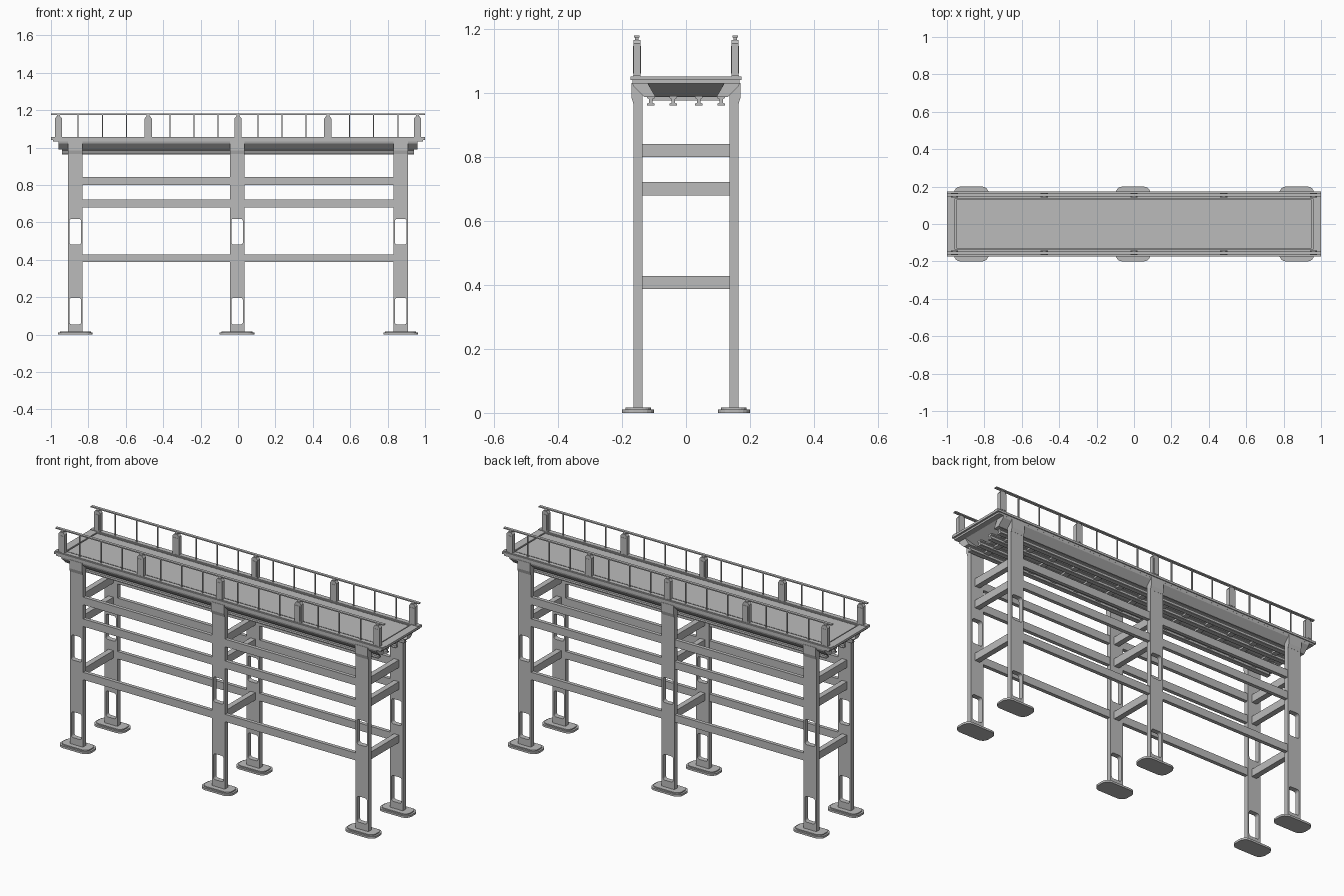
import bpy, bmesh, math
from mathutils import Vector

cube = bpy.data.objects.get("Cube")
if cube:
    bpy.data.objects.remove(cube, do_unlink=True)

GREY = (0.5, 0.5, 0.5, 1)
steel = bpy.data.materials.new("plain grey")
steel.use_nodes = True
steel.diffuse_color = GREY
for node in steel.node_tree.nodes:
    if node.type == 'BSDF_PRINCIPLED':
        node.inputs["Base Color"].default_value = GREY


def add(name, mesh):
    obj = bpy.data.objects.new(name, mesh)
    bpy.context.scene.collection.objects.link(obj)
    mesh.materials.clear()
    mesh.materials.append(steel)
    return obj


def finish(name, bm):
    bmesh.ops.recalc_face_normals(bm, faces=bm.faces[:])
    mesh = bpy.data.meshes.new(name)
    bm.to_mesh(mesh)
    bm.free()
    return add(name, mesh)


def box(name, xs, ys, zs):
    """Box between pairs of limits."""
    return prism(name, [(ys[0], zs[0]), (ys[1], zs[0]), (ys[1], zs[1]), (ys[0], zs[1])], xs)


def prism(name, profile, xs):
    """Side profile (y, z) pulled along x."""
    bm = bmesh.new()
    face = bm.faces.new([bm.verts.new((xs[0], y, z)) for y, z in profile])
    ext = bmesh.ops.extrude_face_region(bm, geom=[face])
    moved = [v for v in ext["geom"] if isinstance(v, bmesh.types.BMVert)]
    bmesh.ops.translate(bm, verts=moved, vec=(xs[1] - xs[0], 0, 0))
    return finish(name, bm)


def rounded(cx, cy, w, h, r, steps=4):
    """Outline of a rounded rectangle."""
    pts = []
    for k, (sx, sy) in enumerate([(1, 1), (-1, 1), (-1, -1), (1, -1)]):
        for i in range(steps + 1):
            a = math.pi / 2 * (k + i / steps)
            pts.append((cx + sx * (w / 2 - r) + r * math.cos(a),
                        cy + sy * (h / 2 - r) + r * math.sin(a)))
    return pts


def rect(cx, cy, w, h):
    return [(cx + a * w / 2, cy + b * h / 2) for a, b in [(1, 1), (-1, 1), (-1, -1), (1, -1)]]


def plate(name, outlines, thickness, location, upright=False):
    """Flat plate; outlines after the first become holes."""
    curve = bpy.data.curves.new(name + "_outline", 'CURVE')
    curve.dimensions = '2D'
    curve.fill_mode = 'BOTH'
    curve.extrude = thickness / 2
    for pts in outlines:
        spline = curve.splines.new('POLY')
        spline.points.add(len(pts) - 1)
        for p, (x, y) in zip(spline.points, pts):
            p.co = (x, y, 0, 1)
        spline.use_cyclic_u = True
    temp = bpy.data.objects.new(name + "_temp", curve)
    bpy.context.scene.collection.objects.link(temp)
    deps = bpy.context.evaluated_depsgraph_get()
    mesh = bpy.data.meshes.new_from_object(temp.evaluated_get(deps))
    bpy.data.objects.remove(temp, do_unlink=True)
    bpy.data.curves.remove(curve)
    bm = bmesh.new()
    bm.from_mesh(mesh)
    bmesh.ops.remove_doubles(bm, verts=bm.verts[:], dist=0.00005)
    for f in bm.faces:
        f.smooth = False
    bpy.data.meshes.remove(mesh)
    obj = finish(name, bm)
    obj.location = location
    if upright:
        obj.rotation_euler.x = math.pi / 2
    return obj


LEG_X = (-0.87, -0.005, 0.87)
BEAMS = ((0.80, 0.842), (0.68, 0.722), (0.387, 0.428))
LEG_Y = 0.15

# Deck: rim with a shallow recessed walkway panel
plate("deck_rim", [rect(0, 0, 2, 0.346), rect(0, 0, 1.912, 0.272)], 0.012, (0, 0, 1.047))
box("deck_base", (-0.99, 0.99), (-0.168, 0.168), (1.031, 1.042))
box("walkway_panel", (-0.95, 0.95), (-0.13, 0.13), (1.04, 1.051))

# Tapered pan under the deck
bm = bmesh.new()
low = [bm.verts.new((x, y, 0.988)) for x, y in rect(0, 0, 1.78, 0.2)]
high = [bm.verts.new((x, y, 1.032)) for x, y in rect(0, 0, 1.92, 0.25)]
bm.faces.new(low)
bm.faces.new(high)
for i in range(4):
    j = (i + 1) % 4
    bm.faces.new((low[i], low[j], high[j], high[i]))
finish("under_pan", bm)

# Lengthwise stringers with an I section
for n, y in enumerate((-0.11, -0.04, 0.04, 0.11)):
    half = [(0.012, 0.962), (0.012, 0.967), (0.005, 0.970), (0.005, 0.982), (0.012, 0.985), (0.012, 0.992)]
    prof = [(y + a, z) for a, z in half] + [(y - a, z) for a, z in reversed(half)]
    prism(f"stringer_{n}", prof, (-0.94, 0.94))

# Cross ties between the stringers
for n in range(13):
    x = -0.84 + n * 0.14
    box(f"cross_tie_{n}", (x - 0.015, x + 0.015), (-0.11, 0.11), (0.978, 0.99))

for s, side in ((-1, "front"), (1, "back")):
    # Sloped edge girder
    prism(f"{side}_edge_girder",
          [(s * y, z) for y, z in ((0.168, 1.032), (0.165, 1.022), (0.13, 0.988), (0.095, 0.988), (0.12, 1.032))],
          (-0.96, 0.96))

    for n, x in enumerate(LEG_X):
        # Leg with two rounded windows
        plate(f"{side}_leg_{n}",
              [rect(x, 0.515, 0.078, 1.01),
               rounded(x, 0.55, 0.062, 0.138, 0.012),
               rounded(x, 0.125, 0.062, 0.142, 0.012)],
              0.027, (0, s * LEG_Y, 0), True)
        prism(f"{side}_leg_bracket_{n}",
              [(s * y, z) for y, z in ((0.14, 0.965), (0.164, 0.965), (0.170, 0.985), (0.170, 1.032), (0.14, 1.032))],
              (x - 0.039, x + 0.039))
        # Stepped foot pad
        plate(f"{side}_foot_{n}", [rounded(x, s * LEG_Y, 0.186, 0.1, 0.035)], 0.011, (0, 0, 0.0055))
        plate(f"{side}_foot_top_{n}", [rounded(x, s * LEG_Y, 0.166, 0.08, 0.028)], 0.008, (0, 0, 0.013))

    # Long horizontal beams
    for n, zs in enumerate(BEAMS):
        ys = sorted((s * 0.14, s * 0.16))
        for i in range(2):
            box(f"{side}_beam_{n}_{i}", (LEG_X[i] + 0.036, LEG_X[i + 1] - 0.036), ys, zs)

    # Curb, handrail and its posts
    ry = s * 0.154
    box(f"{side}_curb", (-1, 1), (ry - 0.012, ry + 0.012), (1.05, 1.056))
    box(f"{side}_handrail", (-1, 1), (ry - 0.008, ry + 0.008), (1.175, 1.181))
    for n in range(5):
        x = (n - 2) * 0.48
        plate(f"{side}_post_{n}",
              [[(x - 0.019, 1.05), (x + 0.019, 1.05), (x + 0.019, 1.155), (x + 0.01, 1.167),
                (x - 0.01, 1.167), (x - 0.019, 1.155)]], 0.022, (0, ry, 0), True)
        plate(f"{side}_post_face_{n}", [rect(x, 1.105, 0.024, 0.085)], 0.025, (0, ry, 0), True)
        box(f"{side}_post_neck_{n}", (x - 0.008, x + 0.008), (ry - 0.005, ry + 0.005), (1.16, 1.177))
    for n, x in enumerate((0.107, 0.235, 0.363, 0.597, 0.725, 0.856)):
        for m in (-1, 1):
            box(f"{side}_baluster_{n}_{m}", (m * x - 0.003, m * x + 0.003),
                (ry - 0.003, ry + 0.003), (1.05, 1.177))

# Cross beams joining each pair of legs
for n, x in enumerate(LEG_X):
    for i, zs in enumerate(BEAMS):
        box(f"cross_beam_{n}_{i}", (x - 0.015, x + 0.015), (-0.138, 0.138), zs)
